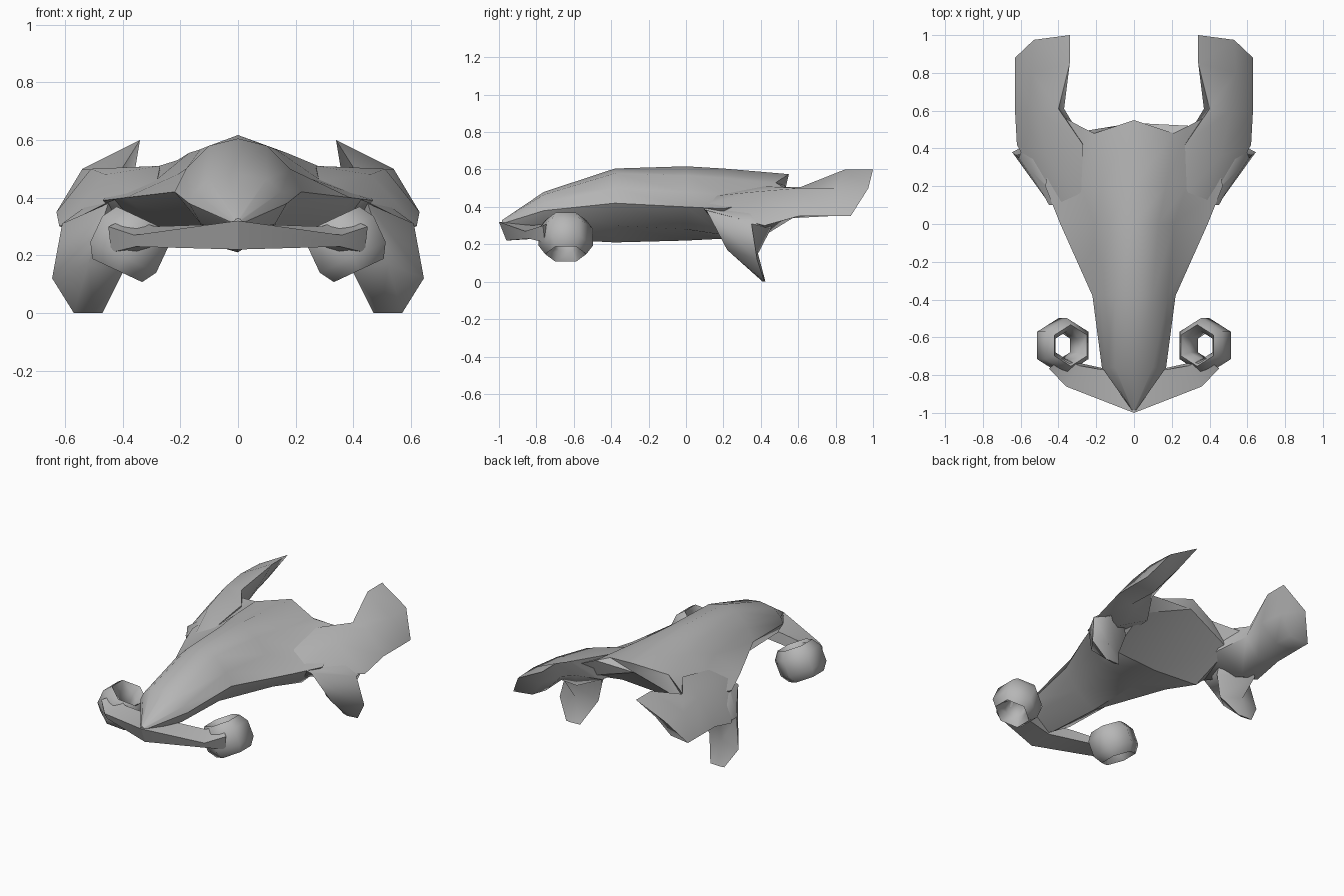
import bpy, bmesh, math
from mathutils import Vector, Matrix

cube = bpy.data.objects.get("Cube")
if cube:
    bpy.data.objects.remove(cube, do_unlink=True)

GREY = (0.47, 0.47, 0.47, 1)
mat = bpy.data.materials.new("stone grey")
mat.use_nodes = True
mat.diffuse_color = GREY
mat.node_tree.nodes["Principled BSDF"].inputs["Base Color"].default_value = GREY


def loft(name, sections, side=1, angle=50, ring=False):
    """Skin closed cross-sections; cap the ends, or join them into a ring."""
    bm = bmesh.new()
    loops = [[bm.verts.new((side * x, y, z)) for x, y, z in s] for s in sections]
    pairs = list(zip(loops, loops[1:]))
    if ring:
        pairs.append((loops[-1], loops[0]))
    for a, b in pairs:
        for i in range(len(a)):
            j = (i + 1) % len(a)
            bm.faces.new((a[i], a[j], b[j], b[i]))
    if not ring:
        caps = [bm.faces.new(loops[0]), bm.faces.new(loops[-1])]
        bmesh.ops.triangulate(bm, faces=caps)
    bmesh.ops.recalc_face_normals(bm, faces=bm.faces)
    me = bpy.data.meshes.new(name)
    bm.to_mesh(me)
    bm.free()
    me.materials.append(mat)
    ob = bpy.data.objects.new(name, me)
    bpy.context.collection.objects.link(ob)
    bpy.ops.object.select_all(action="DESELECT")
    ob.select_set(True)
    bpy.context.view_layer.objects.active = ob
    bpy.ops.object.shade_smooth_by_angle(angle=math.radians(angle))


# Long skull-like body: half profiles from ridge to keel, mirrored into loops
def body_loop(half):
    return half + [(-x, y, z) for x, y, z in half[-2:0:-1]]


def at(y, *xz):
    return [(x, y, z) for x, z in xz]


body = [
    at(-.985, (0, .328), (.008, .325), (.012, .32), (.012, .31), (.008, .3), (0, .29)),
    at(-.76, (0, .48), (.1, .465), (.15, .42), (.17, .38), (.13, .31), (0, .23)),
    at(-.38, (0, .605), (.1, .58), (.18, .5), (.22, .42), (.13, .3), (0, .21)),
    at(0, (0, .617), (.13, .568), (.21, .48), (.39, .4), (.25, .28), (0, .22)),
    at(.2, (0, .605), (.17, .555), (.28, .465), (.47, .39), (.32, .25), (0, .23)),
    [(0, .55, .575), (.21, .48, .53), (.29, .52, .505), (.4, .58, .47),
     (.34, .48, .38), (0, .535, .51)],
]
loft("body", [body_loop(s) for s in body], angle=38)

# Swept horn, from the shoulder to the hooked rear tip
horn = [
    [(.28, .16, .46), (.38, .1, .41), (.45, .1, .385), (.38, .15, .32), (.28, .2, .34)],
    [(.27, .42, .51), (.46, .36, .48), (.62, .42, .3), (.48, .44, .26), (.28, .46, .36)],
    [(.4, .61, .505), (.51, .6, .5), (.63, .6, .35), (.5, .57, .34), (.37, .61, .42)],
    [(.34, .85, .6), (.54, .8, .5), (.63, .76, .35), (.48, .76, .35), (.38, .74, .46)],
    [(.34, 1, .6), (.53, .975, .5), (.63, .88, .35), (.5, .87, .36), (.41, .9, .47)],
]

# Downward spike growing out of each shoulder
spike = [
    [(.43, .16, .385), (.5, .34, .39), (.5, .45, .39), (.38, .36, .39)],
    [(.45, .11, .38), (.61, .35, .31), (.57, .455, .285), (.36, .35, .27)],
    [(.52, .22, .17), (.645, .38, .12), (.53, .385, .15), (.4, .33, .14)],
    [(.5, .41, 0), (.57, .42, 0), (.54, .425, 0), (.47, .42, 0)],
]

# Tapered tusk reaching sideways from the snout and bending into the curl
tusk = [
    [(0, -1, .32), (0, -.96, .22), (0, -.8, .23), (0, -.8, .31)],
    [(.36, -.86, .27), (.355, -.84, .23), (.27, -.74, .24), (.29, -.75, .3)],
    [(.45, -.765, .3), (.44, -.755, .21), (.35, -.71, .2), (.38, -.71, .33)],
]

# Six-sided curl at the tusk end, tilted with its outer side high
place = Matrix.Translation((.377, -.643, .238)) @ Matrix.Rotation(math.radians(-25), 4, "Y")
curl = []
for i in range(6):
    a = math.radians(60 * i + 30)
    curl.append([])
    for j in range(6):
        b = math.radians(60 * j + 30)
        r, h = .11 + .041 * math.cos(b), .1 * math.sin(b)
        curl[-1].append(tuple(place @ Vector((r * math.cos(a), r * math.sin(a), h))))

for side, label in ((1, "left"), (-1, "right")):
    loft(label + "_horn", horn, side, 60)
    loft(label + "_spike", spike, side, 60)
    loft(label + "_tusk", tusk, side, 65)
    loft(label + "_curl", curl, side, 65, ring=True)
